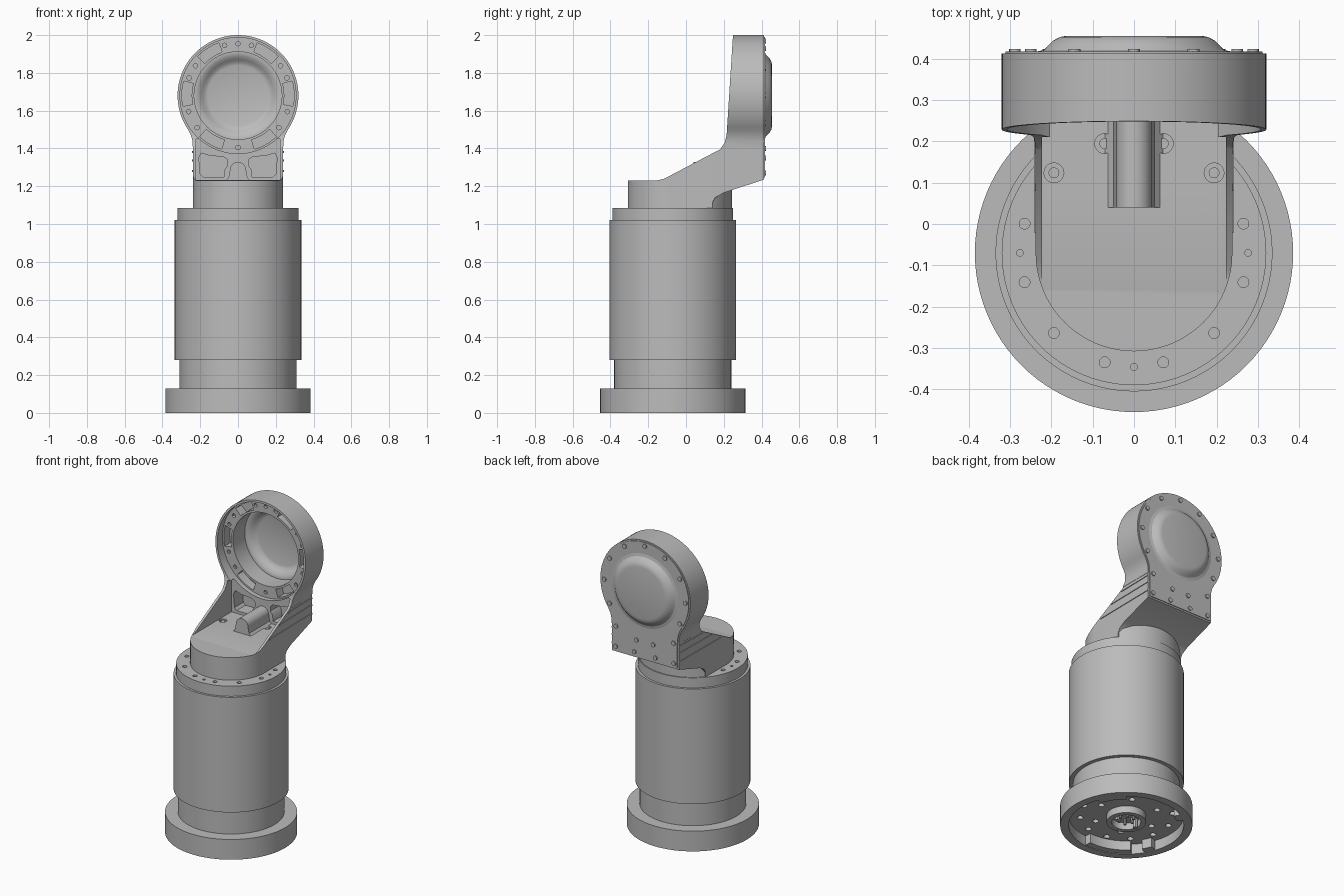
import bpy, bmesh, math
from mathutils import Matrix, Vector

if "Cube" in bpy.data.objects:
    bpy.data.objects.remove(bpy.data.objects["Cube"])

CY = -0.07      # column axis in y
HZ = 1.68       # head centre height

grey = bpy.data.materials.new("satin_grey")
grey.diffuse_color = (0.5, 0.5, 0.5, 1)
grey.use_nodes = True
grey.node_tree.nodes["Principled BSDF"].inputs["Base Color"].default_value = grey.diffuse_color


def place(axis, a, b, t):
    return {'x': (t, a, b), 'y': (a, t, b), 'z': (a, b, t)}[axis]


def finish(bm, name):
    bmesh.ops.recalc_face_normals(bm, faces=bm.faces)
    me = bpy.data.meshes.new(name)
    bm.to_mesh(me)
    bm.free()
    me.materials.append(grey)
    ob = bpy.data.objects.new(name, me)
    bpy.context.collection.objects.link(ob)
    return ob


def prisms(name, outlines, axis, t0, t1):
    """Extrude one or more closed 2D outlines along an axis."""
    bm = bmesh.new()
    for pts in outlines:
        lo = [bm.verts.new(place(axis, a, b, t0)) for a, b in pts]
        hi = [bm.verts.new(place(axis, a, b, t1)) for a, b in pts]
        bm.faces.new(lo)
        bm.faces.new(hi)
        for i in range(len(pts)):
            j = (i + 1) % len(pts)
            bm.faces.new((lo[i], lo[j], hi[j], hi[i]))
    return finish(bm, name)


def lathe(name, prof, axis, centre, steps=96):
    """Spin a closed (radius, height) profile around z or y."""
    bm = bmesh.new()
    vs = [bm.verts.new(place(axis, r, 0, h)) for r, h in prof]
    es = [bm.edges.new((vs[i], vs[(i + 1) % len(vs)])) for i in range(len(vs))
          if prof[i][0] > 0 or prof[(i + 1) % len(vs)][0] > 0]
    ax = Vector((0, 0, 1)) if axis == 'z' else Vector((0, 1, 0))
    bmesh.ops.spin(bm, geom=vs + es, cent=(0, 0, 0), axis=ax,
                   angle=2 * math.pi, steps=steps, use_duplicate=False)
    bmesh.ops.remove_doubles(bm, verts=bm.verts, dist=1e-5)
    bmesh.ops.transform(bm, matrix=Matrix.Translation(centre), verts=bm.verts)
    return finish(bm, name)


def arc(cx, cy, r, d0, d1, n):
    return [(cx + r * math.cos(math.radians(d0 + (d1 - d0) * i / n)),
             cy + r * math.sin(math.radians(d0 + (d1 - d0) * i / n))) for i in range(n + 1)]


def circle(p, r, n=20):
    return arc(p[0], p[1], r, 0, 360, n)[:-1]


def sector(cx, cy, r0, r1, d0, d1, n=8):
    return arc(cx, cy, r0, d0, d1, n) + arc(cx, cy, r1, d1, d0, n)


def boolean(ob, other, op='DIFFERENCE'):
    m = ob.modifiers.new("cut", 'BOOLEAN')
    m.object, m.operation, m.solver = other, op, 'EXACT'
    bpy.context.view_layer.objects.active = ob
    bpy.ops.object.modifier_apply(modifier=m.name)
    bpy.data.objects.remove(other)


def mirror(pts):
    return [(-x, z) for x, z in reversed(pts)]


def polar(cx, cy, r, degs):
    return [arc(cx, cy, r, d, d, 1)[0] for d in degs]


# Column: recessed foot flange, neck, main barrel, cap
c = (0, CY, 0)
foot = lathe("foot_flange", [(0, .065), (.335, .065), (.335, 0), (.385, 0), (.385, .13), (0, .13)], 'z', c)
holes = polar(0, CY, .27, range(15, 375, 30)) + polar(0, CY, .19, range(0, 360, 60))
boolean(foot, prisms("foot_holes", [circle(p, .018) for p in holes], 'z', .04, .10))
lathe("neck", [(0, .12), (.31, .12), (.31, .29), (0, .29)], 'z', c)
lathe("barrel", [(0, .28), (.335, .28), (.335, 1.02), (0, 1.02)], 'z', c)
cap = lathe("cap_ring", [(0, 1.0), (.32, 1.0), (.32, 1.085), (0, 1.085)], 'z', c)
front = [165, 195, 225, 255, 285, 315, 345, 375]
boolean(cap, prisms("cap_holes", [circle(p, .013) for p in polar(0, CY, .274, front)]
                    + [circle(p, .008) for p in polar(0, CY, .276, (180, 270, 360))], 'z', 1.06, 1.1))

# Foot underside: rim tabs, connector hub and pins
prisms("foot_tabs", [sector(0, CY, .295, .337, d, d + w) for d, w in ((20, 30), (120, 12), (200, 12), (225, 50))],
       'z', .004, .07)
lathe("connector_hub", [(.085, .02), (.115, .02), (.115, .07), (.085, .07)], 'z', c, 48)
prisms("connector_pins", [circle(p, .009, 10) for p in polar(0, CY, .045, range(0, 360, 60))], 'z', .03, .07)
prisms("connector_posts", [circle((x, CY), .014, 12) for x in (-.068, .068)], 'z', .008, .07)

# Arm: side profile trimmed by a U-shaped plan and a round head outline
side = [(-.32, 1.08), (.14, 1.08), (.14, 1.115), (.155, 1.14), (.20, 1.165), (.412, 1.235),
        (.412, 2.02), (.25, 2.02), (.215, 1.47), (.205, 1.43), (.18, 1.395), (-.09, 1.253),
        (-.12, 1.238), (-.16, 1.23), (-.32, 1.23)]
arm = prisms("arm", [side], 'x', -.5, .5)
plan = arc(0, CY, .238, 180, 360, 40) + [(.238, .6), (-.238, .6)]
trim = prisms("plan_trim", [plan], 'z', 1.0, 1.47)
flank = [(.2, 1.36), (.239, 1.40), (.241, 1.44), (.249, 1.47)]
outline = flank + arc(0, HZ, .32, -35, 215, 72) + mirror(flank)
boolean(trim, prisms("head_trim", [outline], 'y', -.05, .6), 'UNION')
boolean(arm, trim, 'INTERSECT')

# Hollow behind the wings, head recess and bore
boolean(arm, prisms("wing_hollow", [[(-.222, 1.232), (.222, 1.232), (.222, 1.45), (-.222, 1.45)]], 'y', -.5, .25))
boolean(arm, prisms("head_recess", [circle((0, HZ), .307, 96)], 'y', 0, .28))
boolean(arm, prisms("head_bore", [circle((0, HZ), .232, 96)], 'y', 0, .6))

# Pockets and screw holes in the head ring and web
pocket = [(.075, 1.25), (.185, 1.25), (.2, 1.265), (.207, 1.35), (.195, 1.375), (.15, 1.362), (.075, 1.355),
          (.055, 1.34), (.055, 1.31), (.07, 1.29)]
ring = [sector(0, HZ, .245, .297, d - 13, d + 13) for d in (57, 123, 2, 178, 300, 240)]
boolean(arm, prisms("pockets", ring + [pocket, mirror(pocket)], 'y', .15, .34))
screws = polar(0, HZ, .275, (35, 75, 105, 145, 90, 20, 160, -18, 198, -38, 218, 270))
boolean(arm, prisms("ring_holes", [circle(p, .012, 12) for p in screws], 'y', .15, .30))
floor_pts = polar(0, CY, .274, (45, 75, 105, 135))
boolean(arm, prisms("counterbores", [circle(p, .024) for p in floor_pts], 'z', 1.222, 1.26))
prisms("floor_screws", [circle(p, .013) for p in floor_pts], 'z', 1.2, 1.228)

# Arm root that carries the cap wall up under the arm
prisms("arm_root", [arc(0, CY, .314, 42, 138, 40)], 'z', 1.07, 1.195)

# Central cable ridge on the floor
prisms("cable_ridge", [[(-.07, 1.225), (-.05, 1.245)] + arc(0, 1.285, .043, 180, 0, 16)
                       + [(.05, 1.245), (.07, 1.225)]], 'y', .04, .30)

# Thin ribs along both flanks
for tag, s in (("left", -1), ("right", 1)):
    for i, (z, y0) in enumerate(((1.38, .17), (1.335, .08), (1.28, -.02))):
        x0, x1 = sorted((s * .232, s * .2425))
        prisms(f"flank_rib_{tag}_{i + 1}", [[(y0, z - .005), (.41, z - .001), (.41, z + .007), (y0, z + .003)]],
               'x', x0, x1)

# Back cover: thin plate, domed cap and bolts
plate_flank = [(.229, 1.245), (.229, 1.40), (.234, 1.445), (.242, 1.475)]
plate = prisms("cover_plate", [plate_flank + arc(0, HZ, .311, -35, 215, 72) + mirror(plate_flank)], 'y', .408, .417)
boolean(plate, prisms("plate_bore", [circle((0, HZ), .231, 96)], 'y', .3, .6))
lathe("cover_dome", [(0, .455), (.165, .455), (.18, .452), (.195, .444), (.207, .432), (.218, .421), (.236, .417),
                     (.236, .40), (.225, .40), (.208, .405), (.19, .42), (.175, .433), (.16, .438), (0, .438)],
      'y', (0, 0, HZ))
bolts = polar(0, HZ, .288, range(-30, 211, 30))
bolts += [(s * x, z) for s in (-1, 1) for x, z in ((.205, 1.40), (.207, 1.27), (.075, 1.27), (.06, 1.35))]
prisms("cover_bolts", [circle(p, .014, 14) for p in bolts], 'y', .41, .424)

# Smooth round surfaces, keep hard edges
bpy.ops.object.select_all(action='DESELECT')
for ob in bpy.context.scene.objects:
    ob.select_set(True)
    bpy.context.view_layer.objects.active = ob
bpy.ops.object.shade_smooth_by_angle(angle=math.radians(30))
